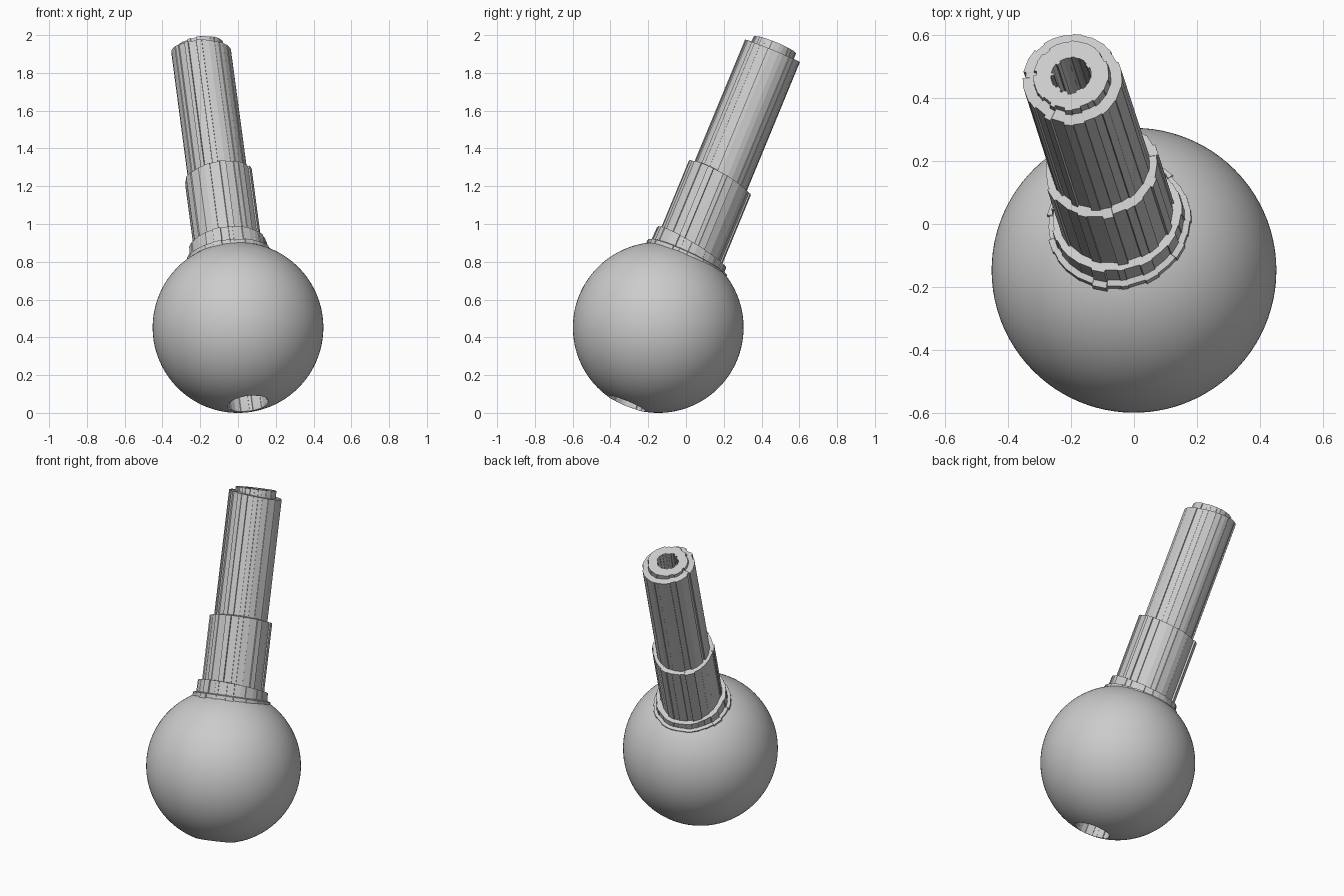
import bpy, math, random
from mathutils import Vector, Matrix

if "Cube" in bpy.data.objects:
    bpy.data.objects.remove(bpy.data.objects["Cube"])

random.seed(4)
TAU = math.tau

# Tilted axis running from the ball centre up the handle
R = 0.452
centre = Vector((0, -0.147, R))
az = Vector((-0.2, 0.62, 1.5)).normalized()
ax = (Vector((1, 0, 0)) - az * az.x).normalized()
ay = az.cross(ax)
frame = Matrix((ax, ay, az)).transposed().to_4x4()
frame.translation = centre

grey = bpy.data.materials.new("plain grey")
grey.diffuse_color = (0.6, 0.6, 0.6, 1)
grey.use_nodes = True
grey.node_tree.nodes["Principled BSDF"].inputs["Base Color"].default_value = grey.diffuse_color


def lathe(name, profile, spokes, smooth=False):
    """Revolve (radius, height, tilt_x, tilt_y) points; spokes are (angle, radial offset)."""
    n, verts, faces = len(spokes), [], []
    for r, t, kx, ky in profile:
        for a, d in spokes:
            c, s = math.cos(a), math.sin(a)
            verts.append(frame @ Vector(((r + d) * c, (r + d) * s, t + kx * c + ky * s)))
    for k in range(len(profile) - 1):
        for i in range(n):
            j = (i + 1) % n
            faces.append((k * n + i, k * n + j, (k + 1) * n + j, (k + 1) * n + i))
    me = bpy.data.meshes.new(name)
    me.from_pydata(verts, [], faces)
    me.materials.append(grey)
    for p in me.polygons:
        p.use_smooth = smooth
    ob = bpy.data.objects.new(name, me)
    bpy.context.collection.objects.link(ob)
    return ob


def ribs(count, depth):
    """Uneven flat ribs with small sharp steps between them."""
    cuts = [(i + random.uniform(-0.3, 0.3)) * TAU / count for i in range(count)]
    out = []
    for i, a in enumerate(cuts):
        b = cuts[i + 1] if i + 1 < count else cuts[0] + TAU
        d = random.uniform(-depth, depth)
        out += [(a, d), (a + (b - a) * 0.96, d)]
    return out


# Smooth ball, open at the bottom where the bore comes out
hole = 0.108
start = math.asin(hole / R)
arc = [start + (math.pi - 0.3 - start) * i / 60 for i in range(61)]
lathe("ball", [(R * math.sin(a), -R * math.cos(a), 0, 0) for a in arc],
      [(TAU * i / 96, 0) for i in range(96)], True)

# Two-step collar where the handle meets the ball
lathe("collar", [(0.228, 0.33, 0, 0), (0.228, 0.405, 0, -0.01),
                 (0.209, 0.41, 0, -0.01), (0.207, 0.465, 0, -0.032),
                 (0.165, 0.465, 0, -0.032)], ribs(32, 0.005))

# Thicker lower sleeve
lathe("lower_sleeve", [(0.182, 0.38, 0, 0), (0.182, 0.862, 0.008, -0.022),
                       (0.14, 0.868, 0.008, -0.022)], ribs(28, 0.006))

# Upper handle with a stepped end and the bore going down inside
lathe("upper_handle", [(0.154, 0.8, 0, 0), (0.153, 1.597, -0.014, 0),
                       (0.118, 1.60, -0.014, 0), (0.116, 1.632, 0, 0),
                       (0.06, 1.632, 0, 0), (0.057, 0.0, 0, 0)], ribs(28, 0.005))

# Wider bore in the bottom of the ball
edge = -math.sqrt(R * R - hole * hole)
lathe("bottom_bore", [(0.057, 0, 0, 0), (0.104, 0, 0, 0), (0.106, edge + 0.015, 0, 0),
                      (0.108, edge, 0, 0)], ribs(20, 0.004))
